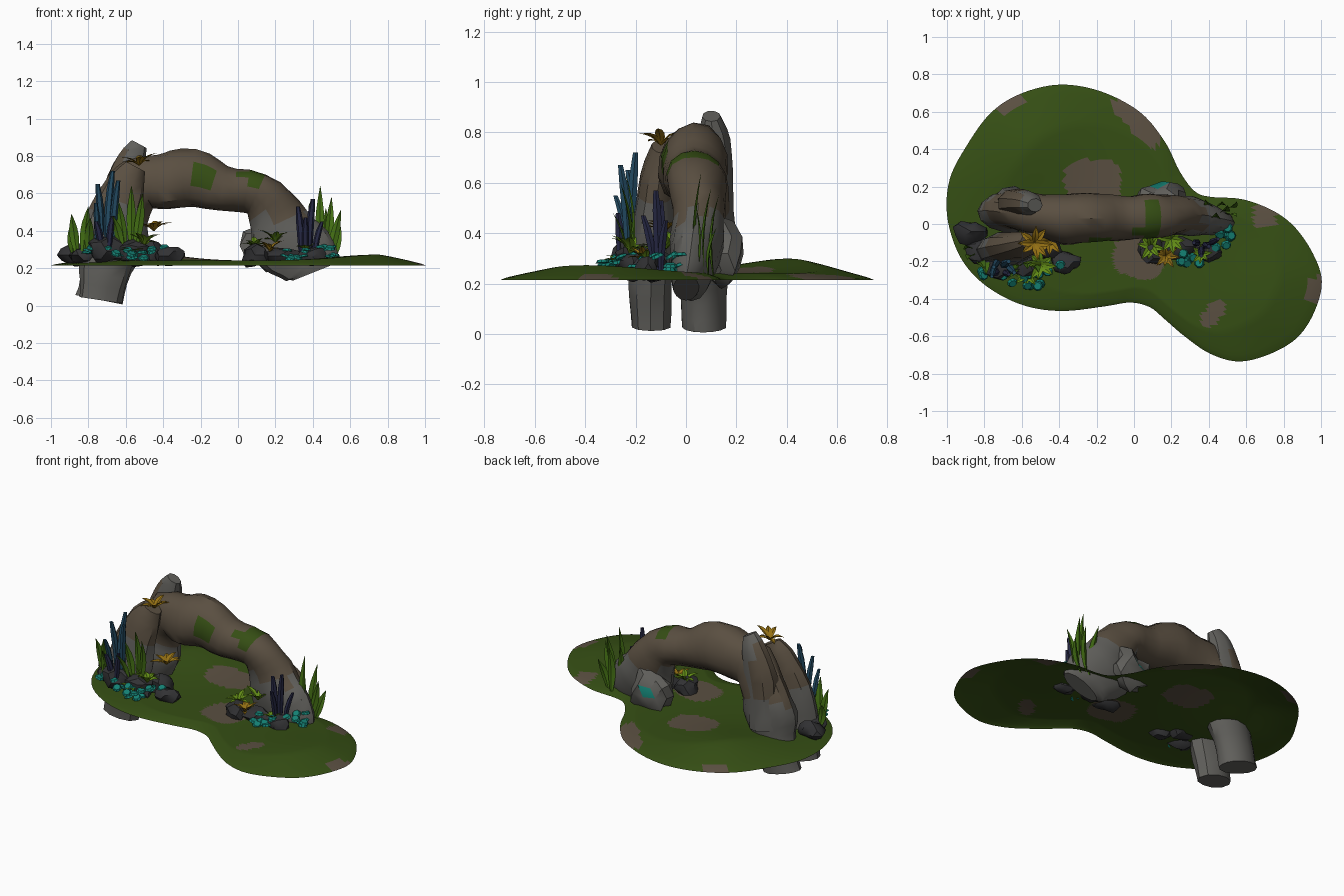
import bpy, bmesh, math, random
from mathutils import Vector, noise

if "Cube" in bpy.data.objects:
    bpy.data.objects.remove(bpy.data.objects["Cube"])

random.seed(4)


def mat(name, r, g, b):
    lin = [((c / 255 + 0.055) / 1.055) ** 2.4 if c > 10 else c / 255 / 12.92 for c in (r, g, b)]
    m = bpy.data.materials.new(name)
    m.diffuse_color = (*lin, 1)
    m.use_nodes = True
    m.node_tree.nodes["Principled BSDF"].inputs["Base Color"].default_value = m.diffuse_color
    return m


GREEN = mat("moss green", 53, 78, 20)
BROWN = mat("brown stone", 90, 79, 65)
GREY = mat("grey stone", 96, 95, 91)
DARK = mat("dark stone", 50, 50, 52)
LEAF = mat("leaf green", 68, 112, 20)
LIME = mat("lime green", 98, 140, 22)
YELLOW = mat("golden leaf", 148, 112, 20)
TEAL = mat("teal", 20, 128, 115)
BLUE = mat("sea blue", 36, 76, 100)
NAVY = mat("navy", 38, 40, 68)


def finish(bm, name, mats, rule=None, smooth=True):
    bm.normal_update()
    if rule:
        for f in bm.faces:
            f.material_index = rule(f.calc_center_median())
    me = bpy.data.meshes.new(name)
    bm.to_mesh(me)
    bm.free()
    for m in mats:
        me.materials.append(m)
    ob = bpy.data.objects.new(name, me)
    bpy.context.collection.objects.link(ob)
    if smooth:
        bpy.ops.object.select_all(action='DESELECT')
        ob.select_set(True)
        bpy.context.view_layer.objects.active = ob
        bpy.ops.object.shade_smooth_by_angle(angle=math.radians(35))
    return ob


def spline(pts, n, closed=False):
    """Catmull-Rom resampling of points of any dimension."""
    out, k = [], len(pts)
    get = (lambda i: pts[i % k]) if closed else (lambda i: pts[max(0, min(k - 1, i))])
    for i in range(k if closed else k - 1):
        a, b, c, d = (get(i + j) for j in (-1, 0, 1, 2))
        for s in range(n):
            t = s / n
            out.append([0.5 * (2 * q + (r - p) * t + (2 * p - 5 * q + 4 * r - w) * t * t
                        + (3 * q - p - 3 * r + w) * t ** 3) for p, q, r, w in zip(a, b, c, d)])
    return out if closed else out + [list(pts[-1])]


def near(c, spots):
    """Inside any ellipse (x, y, rx, ry, angle)."""
    for x, y, rx, ry, a in spots:
        a = math.radians(a)
        dx, dy = c.x - x, c.y - y
        u, v = dx * math.cos(a) + dy * math.sin(a), dy * math.cos(a) - dx * math.sin(a)
        if abs(u / rx) ** 3 + abs(v / ry) ** 3 < 1:
            return True
    return False


# Ground sheet: two rounded lobes, gently mounded, with bare patches
outline = [(-.40, .745), (-.18, .71), (.03, .60), (.165, .44), (.245, .28), (.325, .175), (.41, .145),
           (.59, .13), (.78, .05), (.91, -.08), (1, -.27), (.98, -.43), (.89, -.59), (.75, -.685),
           (.57, -.735), (.41, -.695), (.27, -.60), (.165, -.51), (.085, -.445), (-.02, -.42),
           (-.155, -.44), (-.37, -.465), (-.555, -.445), (-.715, -.38), (-.85, -.28), (-.945, -.145),
           (-1, .05), (-.985, .24), (-.9, .41), (-.77, .59), (-.61, .695)]
C = (.1, -.1)


def height(x, y, t):
    e = min(1, (1 - t) / .25) ** .7
    hump = lambda a, b, s: math.exp(-((x - a) ** 2 + (y - b) ** 2) / s ** 2)
    return .215 + e * (.025 + .062 * hump(-.62, .45, .33) + .033 * hump(.75, -.4, .33))


bm = bmesh.new()
rim = spline(outline, 5, True)
R = 36
centre = bm.verts.new((*C, height(*C, 0)))
prev = None
for k in range(1, R + 1):
    t = k / R
    ring = []
    for px, py in rim:
        x, y = C[0] + (px - C[0]) * t, C[1] + (py - C[1]) * t
        ring.append(bm.verts.new((x, y, height(x, y, t))))
    for i in range(len(ring)):
        j = (i + 1) % len(ring)
        bm.faces.new((centre, ring[j], ring[i]) if not prev else (prev[i], prev[j], ring[j], ring[i]))
    prev = ring
bmesh.ops.recalc_face_normals(bm, faces=bm.faces)
if sum(f.normal.z for f in bm.faces) < 0:
    bmesh.ops.reverse_faces(bm, faces=bm.faces)
bare = [(-.22, .23, .15, .115, 0), (.03, -.17, .14, .12, -15), (-.67, .66, .08, .055, 30),
        (.02, .55, .17, .06, -48), (.70, .04, .065, .065, 0), (.42, -.48, .085, .045, 55),
        (.97, -.35, .07, .045, 80)]
finish(bm, "ground", [GREEN, BROWN], lambda c: int(near(c, bare)))


# Rock lofts: stations are (x, y, z, half width in xz, half depth in y)
def loft(name, stations, mats, rule, seed=0, sides=14, rough=.16):
    bm = bmesh.new()
    st = spline(stations, 3)
    prev = None
    for i, (x, y, z, rn, ry) in enumerate(st):
        a, b = st[max(0, i - 1)], st[min(len(st) - 1, i + 1)]
        T = Vector((b[0] - a[0], 0, b[2] - a[2])).normalized()
        N = Vector((T.z, 0, -T.x))
        ring = []
        for s in range(sides):
            u = 2 * math.pi * s / sides
            p = Vector((x, y, z)) + N * rn * math.cos(u) + Vector((0, ry * math.sin(u), 0))
            k = 1.04 + rough * noise.noise(p * 7 + Vector((seed, 0, 0)))
            p = Vector((x, y, z)) + (p - Vector((x, y, z))) * k
            p.z = max(p.z, 0)
            ring.append(bm.verts.new(p))
        if prev:
            for s in range(sides):
                j = (s + 1) % sides
                bm.faces.new((prev[s], prev[j], ring[j], ring[s]))
        else:
            bm.faces.new(ring[::-1])
        prev = ring
    bm.faces.new(prev)
    bmesh.ops.recalc_face_normals(bm, faces=bm.faces)
    return finish(bm, name, mats, rule)


moss = [Vector(p) for p in ((-.19, -.08, .68), (.08, -.04, .68), (-.63, .14, .68), (.12, .06, .70))]


def arch_rule(c):
    if any((c - m).length < .065 for m in moss):
        return 2
    return int(c.z > .47 + .06 * noise.noise(c * 9))


STONE = [GREY, BROWN, GREEN]
loft("arch", [(-.735, .07, .03, .125, .085), (-.70, .07, .2, .125, .09), (-.66, .07, .36, .165, .105),
              (-.62, .07, .5, .14, .1), (-.53, .05, .64, .14, .11), (-.38, .03, .66, .145, .13),
              (-.25, .03, .675, .155, .13), (-.08, .03, .625, .115, .12), (.10, .04, .60, .11, .11),
              (.20, .05, .49, .14, .1), (.27, .04, .35, .185, .1), (.38, .02, .235, .155, .08),
              (.41, 0, .18, .12, .05)], STONE, arch_rule)
loft("back_peak", [(-.66, .11, .3, .1, .09), (-.62, .11, .6, .105, .075), (-.57, .11, .78, .075, .06),
                   (-.53, .1, .865, .045, .035)], STONE,
     lambda c: int(c.x < -.6 and c.z > .5), 3, 9)
loft("front_pillar", [(-.74, -.14, .03, .11, .08), (-.72, -.14, .16, .12, .085), (-.68, -.13, .4, .145, .085),
                      (-.61, -.11, .62, .115, .07), (-.55, -.09, .745, .06, .045)], STONE,
     lambda c: int(c.z > .52 + .06 * noise.noise(c * 9)), 7, 10)


# Boulders
def rock(name, pos, size, mats=(DARK,), rule=None):
    bm = bmesh.new()
    bmesh.ops.create_icosphere(bm, subdivisions=2, radius=1)
    off = Vector(pos) * 13
    for v in bm.verts:
        p = v.co * (1 + .5 * noise.noise(v.co * 1.3 + off))
        v.co = Vector(pos) + Vector([a * b for a, b in zip(p, size)])
    finish(bm, name, mats, rule)


rock("rear_boulder", (.15, .14, .32), (.13, .085, .13), (GREY, TEAL),
     lambda c: int((c - Vector((.13, .22, .36))).length < .045))
stones = [((-.87, -.04, .27), (.08, .06, .06)), ((-.80, -.15, .27), (.08, .07, .06)),
          ((-.70, -.22, .29), (.10, .07, .08)), ((-.56, -.21, .28), (.10, .07, .07)),
          ((-.37, -.20, .265), (.08, .06, .05)), ((-.47, -.13, .28), (.09, .06, .07)),
          ((.09, -.14, .27), (.07, .08, .06)), ((.23, -.12, .265), (.09, .06, .05)),
          ((.40, -.15, .26), (.08, .05, .045))]
for i, (p, s) in enumerate(stones):
    rock("small_stone_%d" % i, p, s)


# Plants
def add_leaf(bm, base, tip, width, bow=.03, n=6):
    base, tip = Vector(base), Vector(tip)
    d = tip - base
    side = d.cross(Vector((random.uniform(-.2, .2), 1, .1)) if abs(d.z) > .12 else Vector((0, 0, 1))).normalized()
    lift = side.cross(d).normalized()
    if lift.z < 0:
        lift = -lift
    rows = []
    for i in range(n + 1):
        t = i / n
        w = width * .5 * max(.03, math.sin(math.pi * (.12 + .88 * t) ** 1.1))
        p = base + d * t + lift * bow * math.sin(math.pi * t)
        rows.append([bm.verts.new(q) for q in (p - side * w, p - lift * w * .35, p + side * w)])
    for a, b in zip(rows, rows[1:]):
        for j in (0, 1):
            bm.faces.new((a[j], a[j + 1], b[j + 1], b[j]))


def blades(name, items):
    bm = bmesh.new()
    for x, y, z, dx, dy, h in items:
        add_leaf(bm, (x, y, z), (x + dx, y + dy, z + h), .05, .02)
    finish(bm, name, [LEAF])


blades("left_outer_blades", [(-.86, -.17, .27, -.03, -.02, .22), (-.83, -.20, .27, .03, -.04, .26),
                             (-.80, -.19, .27, .01, -.08, .20), (-.88, -.12, .27, -.02, .01, .15)])
blades("left_inner_blades", [(-.60, -.22, .3, -.04, -.03, .26), (-.57, -.21, .3, .0, -.03, .34),
                             (-.55, -.22, .3, .04, -.04, .30), (-.62, -.24, .3, -.05, -.05, .18)])
blades("right_blades", [(.44, .04, .23, 0, .02, .41), (.47, .07, .23, .03, .03, .35), (.48, .04, .23, .07, .0, .28),
                        (.42, .09, .22, -.04, .04, .33), (.49, .09, .22, .06, .03, .20), (.46, .11, .22, .01, .01, .30)])


def rosette(name, pos, r, m, count=8):
    bm = bmesh.new()
    for i in range(count):
        a = 2 * math.pi * i / count + random.uniform(-.2, .2)
        k = r * random.uniform(.8, 1.1)
        tip = Vector(pos) + Vector((math.cos(a) * k, math.sin(a) * k, k * random.uniform(.1, .8)))
        add_leaf(bm, pos, tip, r * .42, r * .2, 4)
    finish(bm, name, [m])


for i, (p, r, m) in enumerate([((-.53, -.10, .75), .09, YELLOW), ((-.45, -.09, .40), .09, YELLOW),
                               ((-.50, -.22, .32), .09, LIME), ((-.57, -.27, .28), .07, LIME),
                               ((.09, -.12, .31), .08, LIME), ((.20, -.08, .34), .085, LIME),
                               ((.17, -.17, .29), .07, YELLOW), ((.36, -.16, .29), .06, LIME)]):
    rosette("rosette_%d" % i, p, r, m)


def tubes(name, m, items):
    bm = bmesh.new()
    for x, y, z, dx, dy, h, r in items:
        prev = None
        for i in range(5):
            t = i / 4
            c = Vector((x + dx * t * t, y + dy * t * t, z + h * t))
            k = r * (.6, .9, 1, .95, .55)[i]
            ring = [bm.verts.new(c + Vector((k * math.cos(a * math.pi / 3), k * math.sin(a * math.pi / 3), 0)))
                    for a in range(6)]
            for j in range(6 if prev else 0):
                bm.faces.new((prev[j], prev[(j + 1) % 6], ring[(j + 1) % 6], ring[j]))
            prev = ring
        bm.faces.new(prev)
    finish(bm, name, [m])


tubes("left_blue_tubes", BLUE, [(-.70, -.22, .32, .03, .02, .40, .021), (-.73, -.20, .32, -.02, -.03, .33, .02),
                                (-.67, -.23, .32, .03, -.03, .35, .02), (-.75, -.23, .3, -.01, -.05, .25, .017)])
tubes("left_navy_tubes", NAVY, [(-.66, -.19, .3, .0, .03, .23, .02), (-.73, -.25, .27, -.03, -.02, .18, .02),
                                (-.69, -.26, .28, .02, -.01, .2, .018)])
tubes("right_navy_tubes", NAVY, [(.34, -.10, .25, -.02, .0, .28, .02), (.38, -.11, .25, .02, -.01, .32, .02),
                                 (.36, -.13, .25, .0, -.04, .22, .018), (.41, -.10, .25, .04, .02, .2, .017)])


# Teal pads: low scattered discs
def pads(name, groups):
    bm = bmesh.new()
    for cx, cy, sx, sy, n in groups:
        for _ in range(n):
            p = Vector((cx + random.uniform(-sx, sx), cy + random.uniform(-sy, sy), random.uniform(.25, .32)))
            res = bmesh.ops.create_cone(bm, cap_ends=True, segments=8, radius1=.028, radius2=.02, depth=.012)
            tilt = Vector((random.uniform(-.4, .4), random.uniform(-.7, .1), 1)).to_track_quat('Z', 'Y')
            for v in res["verts"]:
                v.co = p + tilt @ v.co
    finish(bm, name, [TEAL])


pads("left_pads", [(-.60, -.29, .13, .05, 16), (-.77, -.26, .06, .04, 6), (-.45, -.25, .06, .03, 4)])
pads("right_pads", [(.31, -.18, .07, .04, 8), (.48, -.08, .05, .07, 10)])
